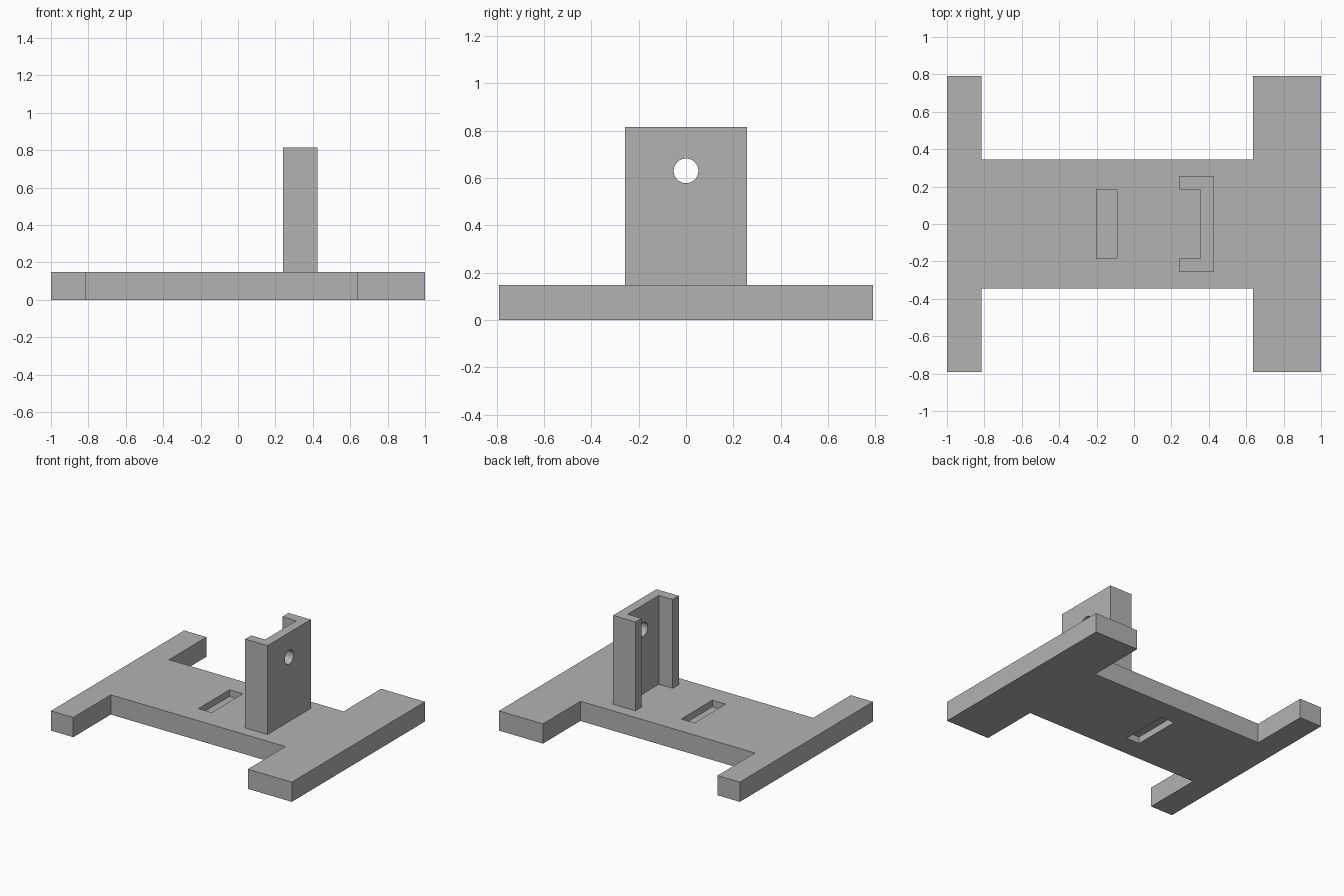
import bpy, bmesh, math

cube = bpy.data.objects.get("Cube")
if cube:
    bpy.data.objects.remove(cube, do_unlink=True)

grey = bpy.data.materials.new("mid grey")
grey.use_nodes = True
grey.diffuse_color = (0.45, 0.45, 0.45, 1)
grey.node_tree.nodes["Principled BSDF"].inputs["Base Color"].default_value = (0.45, 0.45, 0.45, 1)

THICK = 0.148
TOP = 0.815


def extrude_half(name, half, z0, z1):
    """Extrude an outline, given as its +y half and mirrored across y = 0."""
    outline = half + [(x, -y) for x, y in reversed(half)]
    bm = bmesh.new()
    face = bm.faces.new([bm.verts.new((x, y, z0)) for x, y in outline])
    ext = bmesh.ops.extrude_face_region(bm, geom=[face])
    moved = [v for v in ext["geom"] if isinstance(v, bmesh.types.BMVert)]
    bmesh.ops.translate(bm, verts=moved, vec=(0, 0, z1 - z0))
    bmesh.ops.recalc_face_normals(bm, faces=bm.faces)
    mesh = bpy.data.meshes.new(name)
    bm.to_mesh(mesh)
    bm.free()
    obj = bpy.data.objects.new(name, mesh)
    bpy.context.collection.objects.link(obj)
    mesh.materials.append(grey)
    return obj


def cut(obj, cutter):
    """Subtract a cutter, then remove it."""
    mod = obj.modifiers.new("cut", "BOOLEAN")
    mod.operation = "DIFFERENCE"
    mod.solver = "EXACT"
    mod.object = cutter
    bpy.ops.object.select_all(action="DESELECT")
    bpy.context.view_layer.objects.active = obj
    obj.select_set(True)
    bpy.ops.object.modifier_apply(modifier=mod.name)
    bpy.data.objects.remove(cutter, do_unlink=True)


# Flat base with a narrow crossbar at one end and a wide one at the other
base = extrude_half("base_plate", [
    (-1, 0.79), (-0.815, 0.79), (-0.815, 0.345),
    (0.635, 0.345), (0.635, 0.79), (1, 0.79)], 0, THICK)

# Matching slot pockets in the top and the underside, with a web between
DEPTH = 0.05
for z0, z1 in ((THICK - DEPTH, THICK + 0.1), (-0.1, DEPTH)):
    cut(base, extrude_half("slot_cutter", [(-0.2, 0.185), (-0.09, 0.185)], z0, z1))

# Upright channel bracket, open towards the slot
bracket = extrude_half("upright_bracket", [
    (0.355, 0.185), (0.24, 0.185), (0.24, 0.257), (0.425, 0.257)], THICK, TOP)

# Round hole through the bracket's web
bpy.ops.mesh.primitive_cylinder_add(
    vertices=48, radius=0.052, depth=0.3,
    location=(0.39, 0, 0.63), rotation=(0, math.pi / 2, 0))
hole = bpy.context.object
hole.name = "hole_cutter"
hole.data.materials.append(grey)
cut(bracket, hole)
bpy.ops.object.shade_smooth_by_angle(angle=math.radians(30))
